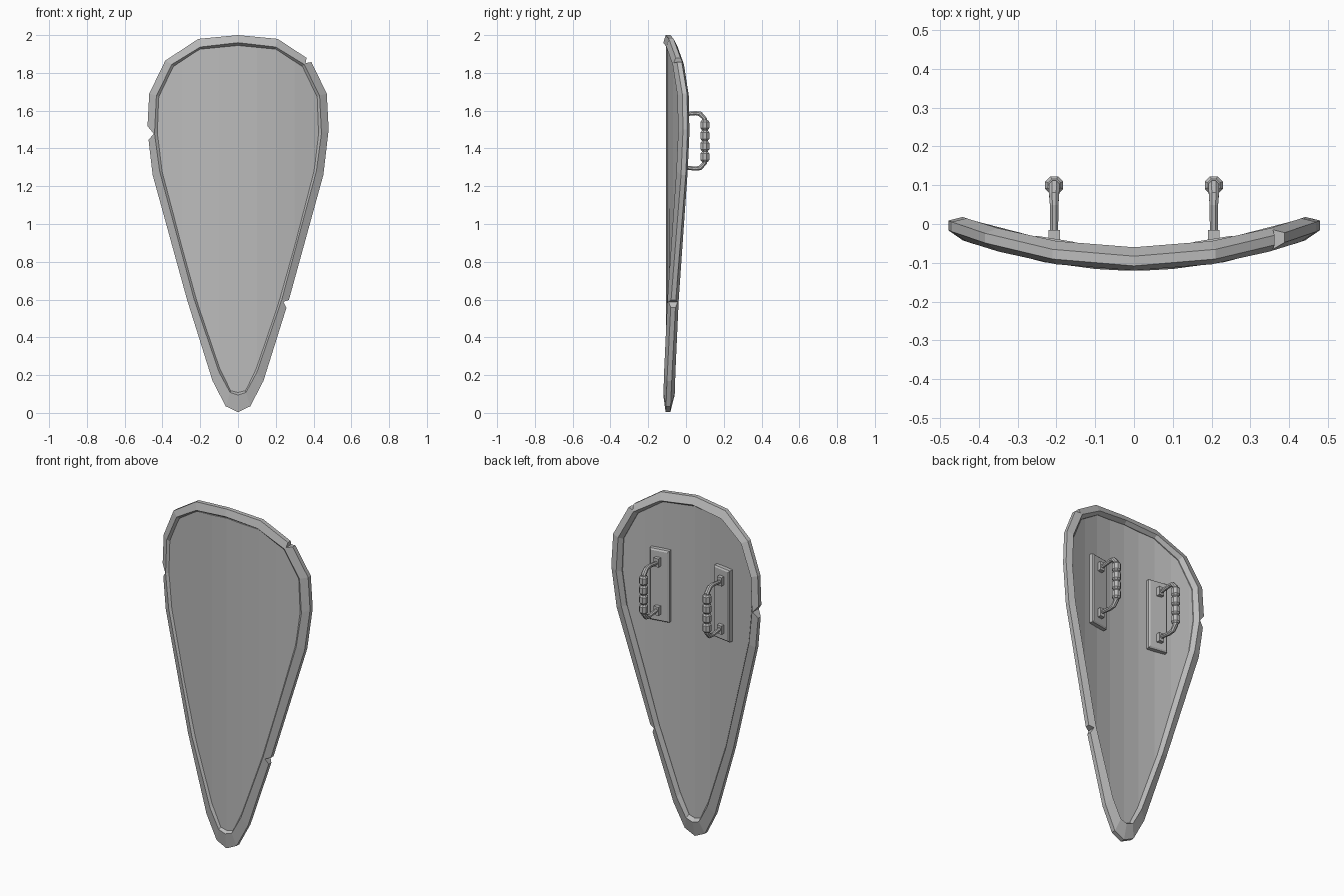
import bpy, bmesh, math
from mathutils import Vector, Matrix

if "Cube" in bpy.data.objects:
    bpy.data.objects.remove(bpy.data.objects["Cube"])

grey = bpy.data.materials.new("worn grey")
grey.use_nodes = True
COLOUR = (0.5, 0.5, 0.5, 1)
grey.diffuse_color = COLOUR
grey.node_tree.nodes["Principled BSDF"].inputs["Base Color"].default_value = COLOUR


def bow(x):
    return 0.4 * x * x


def make_object(name, bm):
    bmesh.ops.recalc_face_normals(bm, faces=bm.faces)
    mesh = bpy.data.meshes.new(name)
    bm.to_mesh(mesh)
    bm.free()
    mesh.materials.append(grey)
    obj = bpy.data.objects.new(name, mesh)
    bpy.context.collection.objects.link(obj)
    return obj


def mirrored(half):
    return half + [(-x, z) for x, z in half[-2:0:-1]]


def bridge(bm, a, b):
    for i in range(len(a)):
        j = (i + 1) % len(a)
        bm.faces.new((a[i], a[j], b[j], b[i]))


# Half outlines from top centre to bottom tip
outer = mirrored([(0, 2), (.21, 1.98), (.385, 1.865), (.47, 1.69), (.48, 1.5),
                  (.452, 1.26), (.27, .6), (.135, .17), (.065, .035), (0, .004)])
ridge = mirrored([(0, 1.96), (.2, 1.937), (.35, 1.845), (.432, 1.68), (.442, 1.48),
                  (.415, 1.28), (.232, .6), (.1, .215), (.042, .108), (0, .094)])
inner = mirrored([(0, 1.945), (.195, 1.925), (.338, 1.83), (.415, 1.67), (.422, 1.48),
                  (.398, 1.28), (.217, .6), (.093, .235), (.038, .12), (0, .108)])


# Rim: six-sided section carried around the outline
def build_rim():
    bm = bmesh.new()
    section = [(outer, -.083), (outer, -.108), (ridge, -.12),
               (inner, -.1), (inner, -.08), (ridge, -.06)]
    rows = [[bm.verts.new((x, y + bow(x), z)) for x, z in line] for line, y in section]
    for i, row in enumerate(rows):
        bridge(bm, row, rows[(i + 1) % len(rows)])
    return make_object("rim", bm)


# Battle nicks: wedges cut from the rim, (tip x, tip z, direction, half angle)
def cut_nicks(rim):
    for x, z, turn, spread in [(-.446, 1.478, 180, 50), (.358, 1.852, 45, 35),
                               (.24, .588, -22, 40)]:
        bm = bmesh.new()
        corners = [(x, z)]
        for a in (turn - spread, turn + spread):
            a = math.radians(a)
            corners.append((x + .1 * math.cos(a), z + .1 * math.sin(a)))
        front, back = [[bm.verts.new((cx, y, cz)) for cx, cz in corners] for y in (-.3, .3)]
        bm.faces.new(front)
        bm.faces.new(back)
        bridge(bm, front, back)
        cutter = make_object("nick_cutter", bm)
        cutter.hide_render = True
        cut = rim.modifiers.new("nick", 'BOOLEAN')
        cut.operation = 'DIFFERENCE'
        cut.solver = 'EXACT'
        cut.object = cutter
        bpy.context.view_layer.objects.active = rim
        bpy.ops.object.modifier_apply(modifier=cut.name)
        bpy.data.objects.remove(cutter)


# Panel: flat outline sliced into strips, bowed and thickened
def build_panel():
    bm = bmesh.new()
    edge = [(x + .01 * (x > 0) - .01 * (x < 0), z) for x, z in inner]
    bm.faces.new([bm.verts.new((x, 0, z)) for x, z in edge])
    for i in range(-4, 5):
        bmesh.ops.bisect_plane(bm, geom=bm.verts[:] + bm.edges[:] + bm.faces[:],
                               plane_co=(i * .1, 0, 0), plane_no=(1, 0, 0))
    ext = bmesh.ops.extrude_face_region(bm, geom=bm.faces[:], use_keep_orig=True)
    raised = {g for g in ext["geom"] if isinstance(g, bmesh.types.BMVert)}
    for v in bm.verts:
        v.co.y = (-.085 if v in raised else -.105) + bow(v.co.x)
    make_object("panel", bm)


def box(bm, centre, size, rotation=0):
    m = (Matrix.Translation(centre) @ Matrix.Rotation(rotation, 4, 'Z')
         @ Matrix.Diagonal((*size, 1)))
    return bmesh.ops.create_cube(bm, size=1, matrix=m)["verts"]


# Sweep an eight-sided section along a path in the YZ plane
def sweep(bm, path, sides=8):
    rings = []
    for i, (x, y, z, r) in enumerate(path):
        a, b = path[max(i - 1, 0)], path[min(i + 1, len(path) - 1)]
        t = Vector((0, b[1] - a[1], b[2] - a[2])).normalized()
        n = Vector((0, -t.z, t.y))
        ring = []
        for k in range(sides):
            ang = math.tau * (k + .5) / sides
            ring.append(bm.verts.new(Vector((x, y, z)) + n * r * math.sin(ang)
                                     + Vector((1, 0, 0)) * r * math.cos(ang)))
        rings.append(ring)
    for a, b in zip(rings, rings[1:]):
        bridge(bm, a, b)
    bm.faces.new(rings[0])
    bm.faces.new(rings[-1])


def build_handle(side, label):
    x, mid = .206 * side, 1.44
    tilt = math.atan(.8 * x)
    # Backing plate with chamfered edge
    bm = bmesh.new()
    verts = box(bm, (x, -.078 + bow(x), mid), (.115, .034, .42), tilt)
    rear = max(bm.faces, key=lambda f: f.calc_center_median().y)
    bmesh.ops.inset_region(bm, faces=[rear], thickness=.012, depth=0)
    bmesh.ops.translate(bm, verts=rear.verts, vec=(0, .006, 0))
    make_object(label + "_handle_plate", bm)
    # Mounting blocks
    bm = bmesh.new()
    for s in (-1, 1):
        box(bm, (x, -.035, mid + s * .142), (.03, .04, .05))
    make_object(label + "_handle_mounts", bm)
    # Bent bracket
    half = [(-.03, .138, .011), (.05, .147, .012), (.075, .143, .014), (.098, .118, .015)]
    path = [(x, y, mid + h, r) for y, h, r in half]
    path += [(x, y, mid - h, r) for y, h, r in reversed(half)]
    bm = bmesh.new()
    sweep(bm, path)
    make_object(label + "_handle_bracket", bm)
    # Ribbed grip
    path = []
    for i in range(4):
        z = mid - .084 + i * .056
        for dz, r in ((-.027, .017), (-.017, .025), (.017, .025), (.027, .017)):
            path.append((x, .1, z + dz, r))
    bm = bmesh.new()
    sweep(bm, path)
    make_object(label + "_handle_grip", bm)


cut_nicks(build_rim())
build_panel()
build_handle(1, "left")
build_handle(-1, "right")
